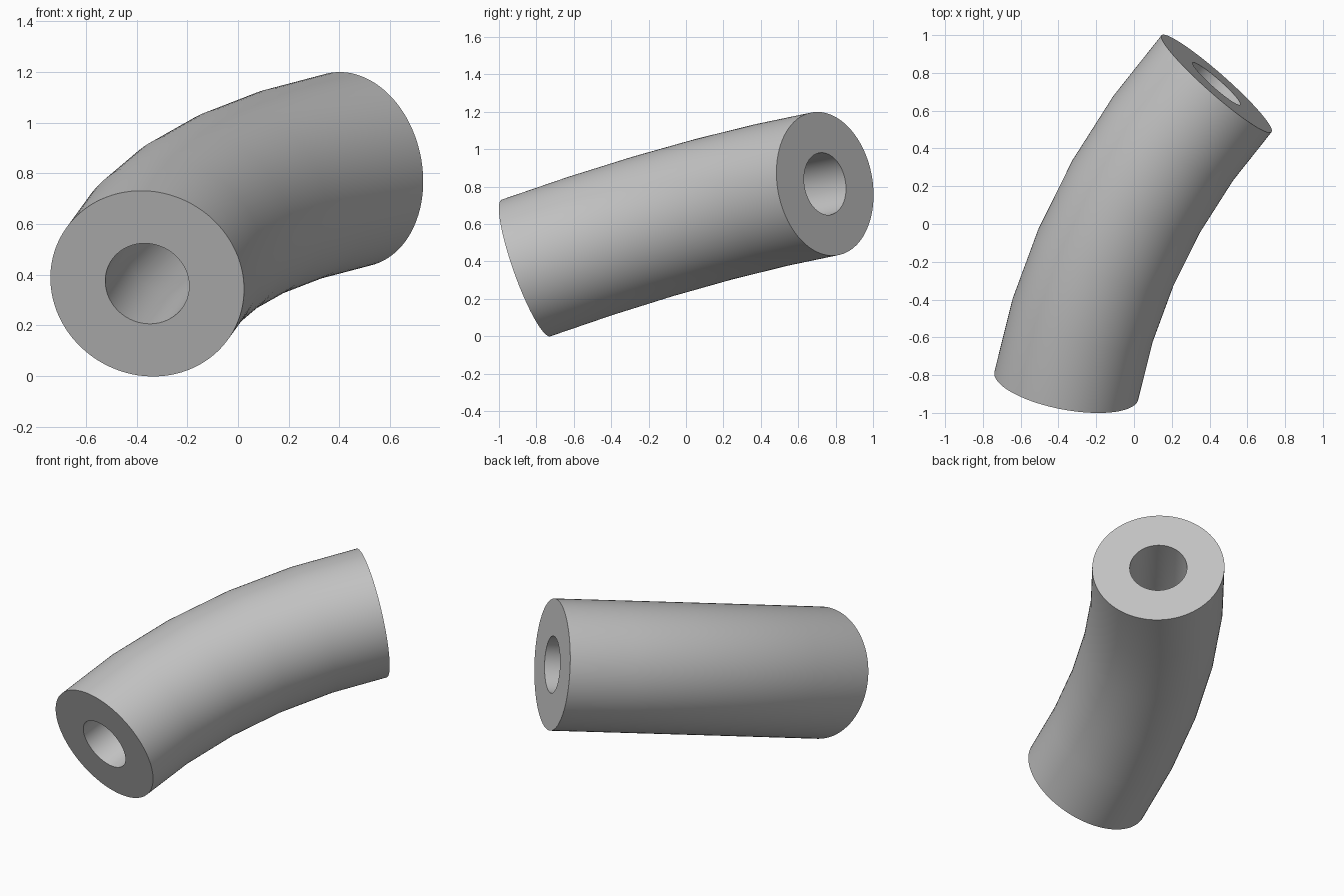
import bpy, bmesh, math
from mathutils import Vector

cube = bpy.data.objects.get("Cube")
if cube:
    bpy.data.objects.remove(cube, do_unlink=True)

# Grey material
grey = bpy.data.materials.new("Plain grey")
grey.use_nodes = True
colour = (0.55, 0.55, 0.55, 1)
grey.diffuse_color = colour
grey.node_tree.nodes["Principled BSDF"].inputs["Base Color"].default_value = colour

# Bend: a circular arc between the centres of the two end faces
START, END = Vector((-0.358, -0.855, 0.365)), Vector((0.437, 0.743, 0.815))
START_DIR = Vector((0.163, 0.927, 0.337)).normalized()
END_DIR = Vector((0.645, 0.75, 0.148)).normalized()
OUTER, INNER = 0.388, 0.168
SIDES, STEPS = 96, 5

chord = END - START
along = chord.normalized()
bulge = START_DIR - END_DIR
bulge = (bulge - along * bulge.dot(along)).normalized()
across = along.cross(bulge)
half = START_DIR.angle(END_DIR) / 2
bend_radius = chord.length / (2 * math.sin(half))
bend_centre = (START + END) / 2 - bulge * bend_radius * math.cos(half)


def ring(bm, angle, radius):
    """Circle of vertices square to the arc at the given angle."""
    outward = along * math.sin(angle) + bulge * math.cos(angle)
    centre = bend_centre + outward * bend_radius
    turns = [2 * math.pi * i / SIDES for i in range(SIDES)]
    return [bm.verts.new(centre + (outward * math.cos(t) + across * math.sin(t)) * radius)
            for t in turns]


def bridge(bm, a, b):
    for i in range(SIDES):
        j = (i + 1) % SIDES
        bm.faces.new((a[i], a[j], b[j], b[i]))


# Bent tube: outer wall, bore and two flat ring ends
bm = bmesh.new()
angles = [half * (2 * s / STEPS - 1) for s in range(STEPS + 1)]
outer = [ring(bm, a, OUTER) for a in angles]
inner = [ring(bm, a, INNER) for a in angles]
for wall in (outer, inner):
    for a, b in zip(wall, wall[1:]):
        bridge(bm, a, b)
for end in (0, -1):
    bridge(bm, outer[end], inner[end])
bmesh.ops.recalc_face_normals(bm, faces=bm.faces)

mesh = bpy.data.meshes.new("bent_tube")
bm.to_mesh(mesh)
bm.free()
mesh.materials.append(grey)
tube = bpy.data.objects.new("bent_tube", mesh)
bpy.context.collection.objects.link(tube)

# Smooth walls with crisp rims
bpy.ops.object.select_all(action='DESELECT')
tube.select_set(True)
bpy.context.view_layer.objects.active = tube
bpy.ops.object.shade_smooth_by_angle(angle=math.radians(30))
